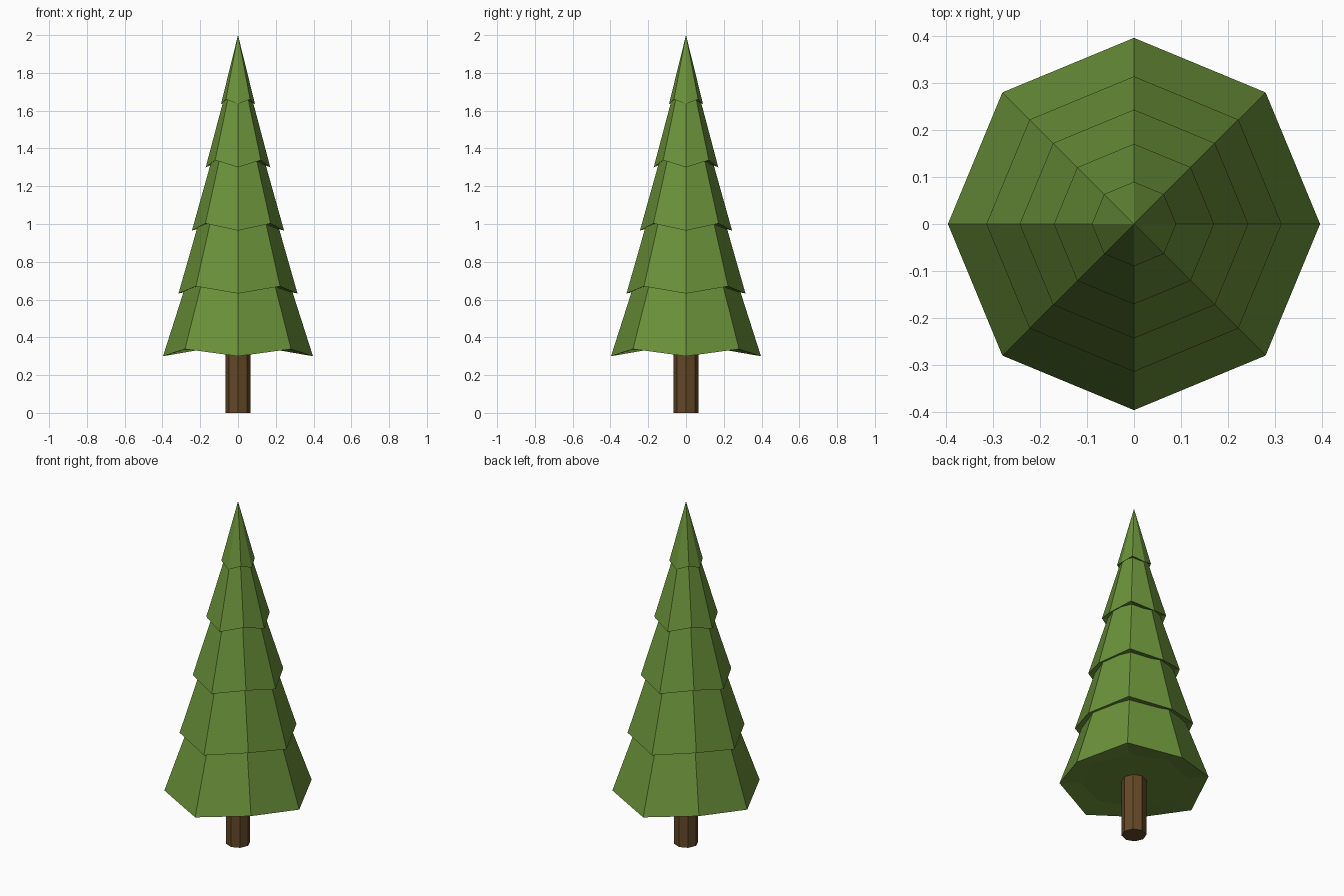
import bpy, bmesh, math

if "Cube" in bpy.data.objects:
    bpy.data.objects.remove(bpy.data.objects["Cube"])

SIDES = 8


def material(name, rgb):
    m = bpy.data.materials.new(name)
    m.diffuse_color = (*rgb, 1.0)
    m.use_nodes = True
    m.node_tree.nodes["Principled BSDF"].inputs["Base Color"].default_value = m.diffuse_color
    return m


needles = material("needle green", (0.145, 0.285, 0.042))
bark = material("bark brown", (0.125, 0.065, 0.02))


def ring(bm, r, z, lift=0.0):
    """Octagon of vertices; diagonal corners are raised by lift."""
    out = []
    for i in range(SIDES):
        a = 2 * math.pi * i / SIDES
        out.append(bm.verts.new((r * math.cos(a), r * math.sin(a), z + (lift if i % 2 else 0))))
    return out


def bridge(bm, lower, upper):
    for i in range(SIDES):
        j = (i + 1) % SIDES
        bm.faces.new((lower[i], lower[j], upper[j], upper[i]))


def finish(bm, name, mat):
    bmesh.ops.recalc_face_normals(bm, faces=bm.faces[:])
    me = bpy.data.meshes.new(name)
    bm.to_mesh(me)
    bm.free()
    me.materials.append(mat)
    ob = bpy.data.objects.new(name, me)
    bpy.context.collection.objects.link(ob)


# Trunk
bm = bmesh.new()
low, high = ring(bm, 0.066, 0.0), ring(bm, 0.066, 0.345)
bridge(bm, low, high)
bm.faces.new(low)
bm.faces.new(high)
finish(bm, "trunk", bark)

# Branch tiers: hem radius, hem height, inward slope
tiers = [(0.397, 0.30, 0.32), (0.315, 0.632, 0.285), (0.244, 0.965, 0.28),
         (0.171, 1.30, 0.265), (0.09, 1.635, None)]
for n, (r, z, slope) in enumerate(tiers):
    bm = bmesh.new()
    lift = 0.038 if n < 4 else 0.025
    hem = ring(bm, r, z, lift)
    # Shallow recessed underside
    inner = ring(bm, r * 0.72, z + lift - 0.004)
    bridge(bm, inner, hem)
    bm.faces.new(inner)
    if slope is None:
        # Pointed tip
        tip = bm.verts.new((0, 0, 2.0))
        for i in range(SIDES):
            bm.faces.new((hem[i], hem[(i + 1) % SIDES], tip))
    else:
        # Sloping skirt tucked under the next tier
        h = 0.375
        top = ring(bm, r - slope * h, z + h)
        bridge(bm, hem, top)
        bm.faces.new(top)
    finish(bm, f"branch_tier_{n + 1}", needles)
